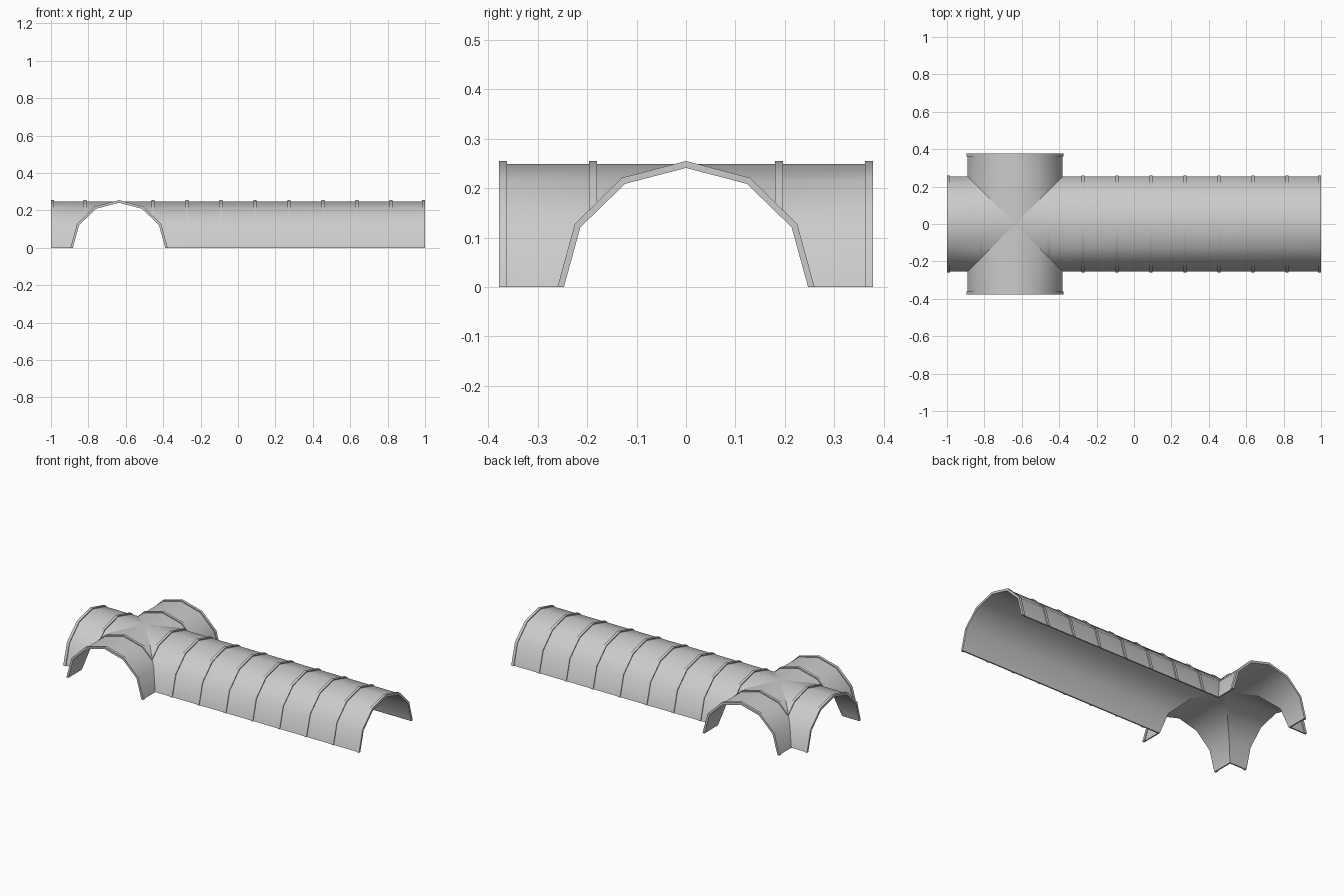
import bpy
import bmesh
from math import cos, sin, pi
from mathutils import Matrix, Vector

if "Cube" in bpy.data.objects:
    bpy.data.objects.remove(bpy.data.objects["Cube"], do_unlink=True)

CENTRE_X = -0.636          # where the two tunnels cross
SPACING = 2 / 11           # distance between ribs
RIB = 0.016                # rib width
INNER, SHELL, OUTER = (0.247, 0.241), (0.255, 0.249), (0.26, 0.255)

grey = bpy.data.materials.new("light grey metal")
grey.use_nodes = True
grey.diffuse_color = (0.6, 0.6, 0.6, 1)
grey.node_tree.nodes["Principled BSDF"].inputs["Base Color"].default_value = (0.6, 0.6, 0.6, 1)


def arch(radii):
    """Six-sided half ring as (across, height) points."""
    return [(radii[0] * cos(pi * i / 6), radii[1] * sin(pi * i / 6)) for i in range(7)]


def vault(name, inner, outer, start, end, angle, mitre=False, clip=False):
    """Arched band running along local +x, turned about the crossing."""
    bm = bmesh.new()
    loop = arch(inner) + arch(outer)[::-1]
    near = [bm.verts.new((abs(a) if mitre else start, a, z)) for a, z in loop]
    far = [bm.verts.new((end, a, z)) for a, z in loop]
    n = len(loop)
    for i in range(n):
        j = (i + 1) % n
        bm.faces.new((near[i], near[j], far[j], far[i]))
    for i in range(6):
        k = n - 1 - i
        bm.faces.new((far[i], far[i + 1], far[k - 1], far[k]))
        if not mitre:
            bm.faces.new((near[i], near[i + 1], near[k - 1], near[k]))
    # Ribs over the crossing stop at the diagonal valleys
    if clip:
        for side in (1, -1):
            bmesh.ops.bisect_plane(bm, geom=bm.verts[:] + bm.edges[:] + bm.faces[:],
                                   plane_co=Vector((0, 0, 0)),
                                   plane_no=Vector((-1, side, 0)), clear_outer=True)
    bmesh.ops.recalc_face_normals(bm, faces=bm.faces[:])
    # An open mitred shell is oriented by its far end cap
    if mitre:
        cap = next(f for f in bm.faces if all(v in far for v in f.verts))
        if cap.normal.x < 0:
            bmesh.ops.reverse_faces(bm, faces=bm.faces[:])
    bm.transform(Matrix.Translation((CENTRE_X, 0, 0)) @ Matrix.Rotation(angle, 4, "Z"))
    mesh = bpy.data.meshes.new(name)
    bm.to_mesh(mesh)
    bm.free()
    mesh.materials.append(grey)
    obj = bpy.data.objects.new(name, mesh)
    bpy.context.collection.objects.link(obj)
    bpy.ops.object.select_all(action="DESELECT")
    obj.select_set(True)
    bpy.context.view_layer.objects.active = obj
    bpy.ops.object.shade_smooth_by_angle(angle=pi / 5)


# Four arms: long tunnel, short end and the two side openings
arms = [("long_tunnel", 1 - CENTRE_X, 0, SPACING),
        ("back_arm", 0.378, pi / 2, 0.188),
        ("short_tunnel", 1 + CENTRE_X, pi, SPACING),
        ("front_arm", 0.378, -pi / 2, 0.188)]

for name, length, angle, step in arms:
    vault(name + "_shell", INNER, SHELL, 0, length - RIB, angle, mitre=True)
    vault(name + "_end_rim", INNER, OUTER, length - RIB, length, angle)
    count = round(length / step) - 1
    for i in range(1, count + 1):
        mid = i * step
        vault(f"{name}_rib_{i}", (0.252, 0.246), OUTER, mid - RIB / 2, mid + RIB / 2,
              angle, clip=(i == 1))
